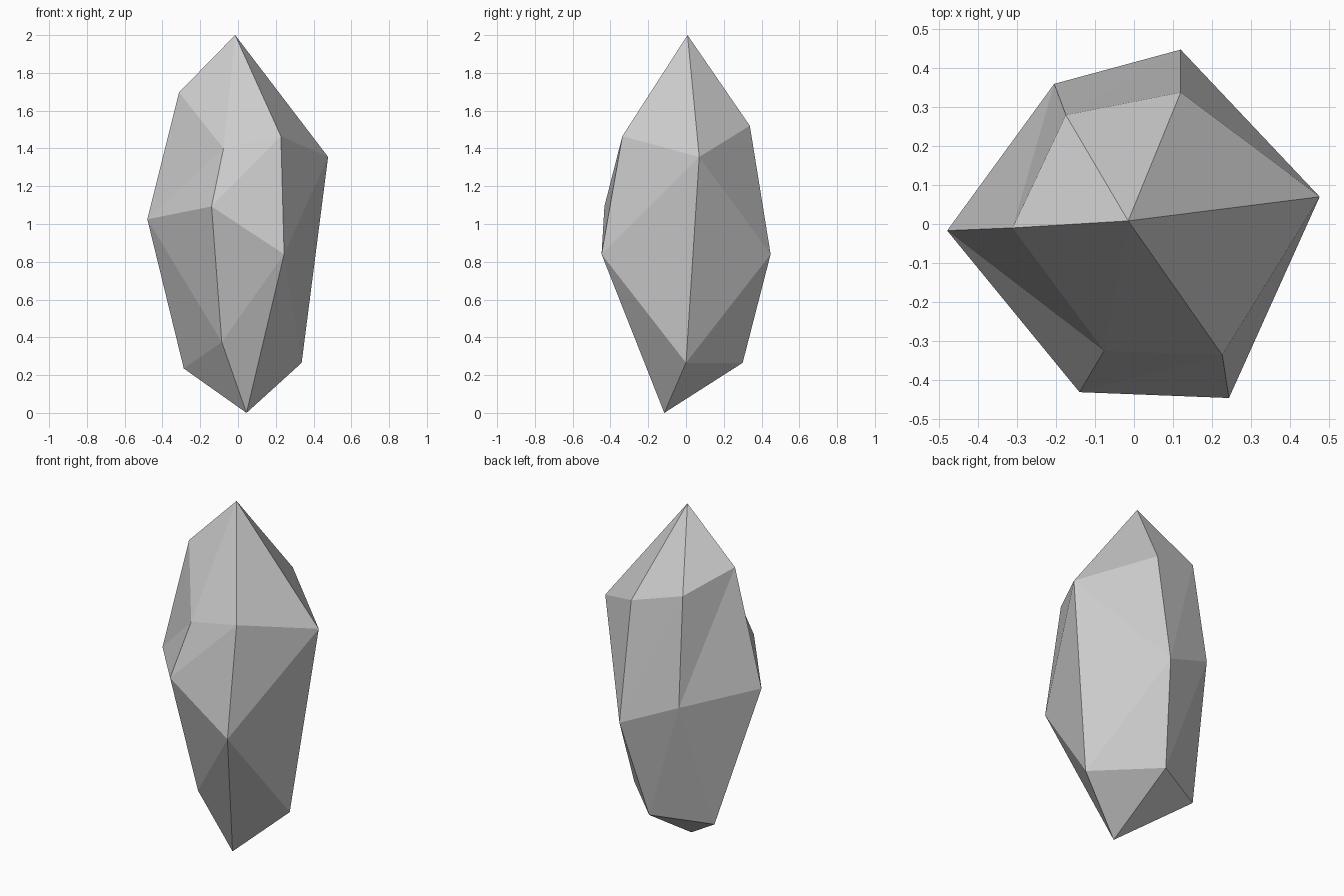
import bpy

if "Cube" in bpy.data.objects:
    bpy.data.objects.remove(bpy.data.objects["Cube"])

# Crystal columns run counter-clockwise: right, back right, back left, left, front left, front right
upper = [(.477, .07, 1.355), (.12, .338, 1.52), (-.175, .28, 1.6),
         (-.312, -.01, 1.697), (-.077, -.326, 1.40), (.227, -.337, 1.465)]
# Widest girdle (the right column skips it)
girdle = [(.12, .448, .84), (-.205, .36, .98), (-.48, -.017, 1.025),
          (-.14, -.432, 1.093), (.244, -.447, .84)]
# Lower shoulder: right, back right, back left, front left
lower = [(.337, 0, .265), (.03, .3, .265), (-.287, .145, .235), (-.086, -.25, .375)]
tip, base = (-.015, .008, 2.0), (.045, -.115, 0.0)

verts = upper + girdle + lower + [tip, base]
U = list(range(6))
G = list(range(6, 11))
L = list(range(11, 15))
T, B = 15, 16

# Crown facets
faces = [(U[i], U[(i + 1) % 6], T) for i in range(6)]

# Upper side facets
for i in range(4):
    faces += [(G[i], G[i + 1], U[i + 2]), (G[i], U[i + 2], U[i + 1])]
faces += [(U[0], G[0], U[1]), (G[4], U[0], U[5])]

# Lower side facets
faces += [(L[0], G[0], U[0]), (G[4], L[0], U[0]), (L[0], L[1], G[0]),
          (L[1], G[1], G[0]), (L[1], L[2], G[1]), (L[2], G[2], G[1]),
          (L[2], L[3], G[2]), (L[3], G[3], G[2]),
          (L[3], G[4], G[3]), (L[3], B, G[4]), (B, L[0], G[4])]

# Bottom point facets
faces += [(B, L[i + 1], L[i]) for i in range(3)]

mesh = bpy.data.meshes.new("crystal")
mesh.from_pydata(verts, [], faces)
mesh.validate()
mesh.update()
crystal = bpy.data.objects.new("crystal", mesh)
bpy.context.collection.objects.link(crystal)
